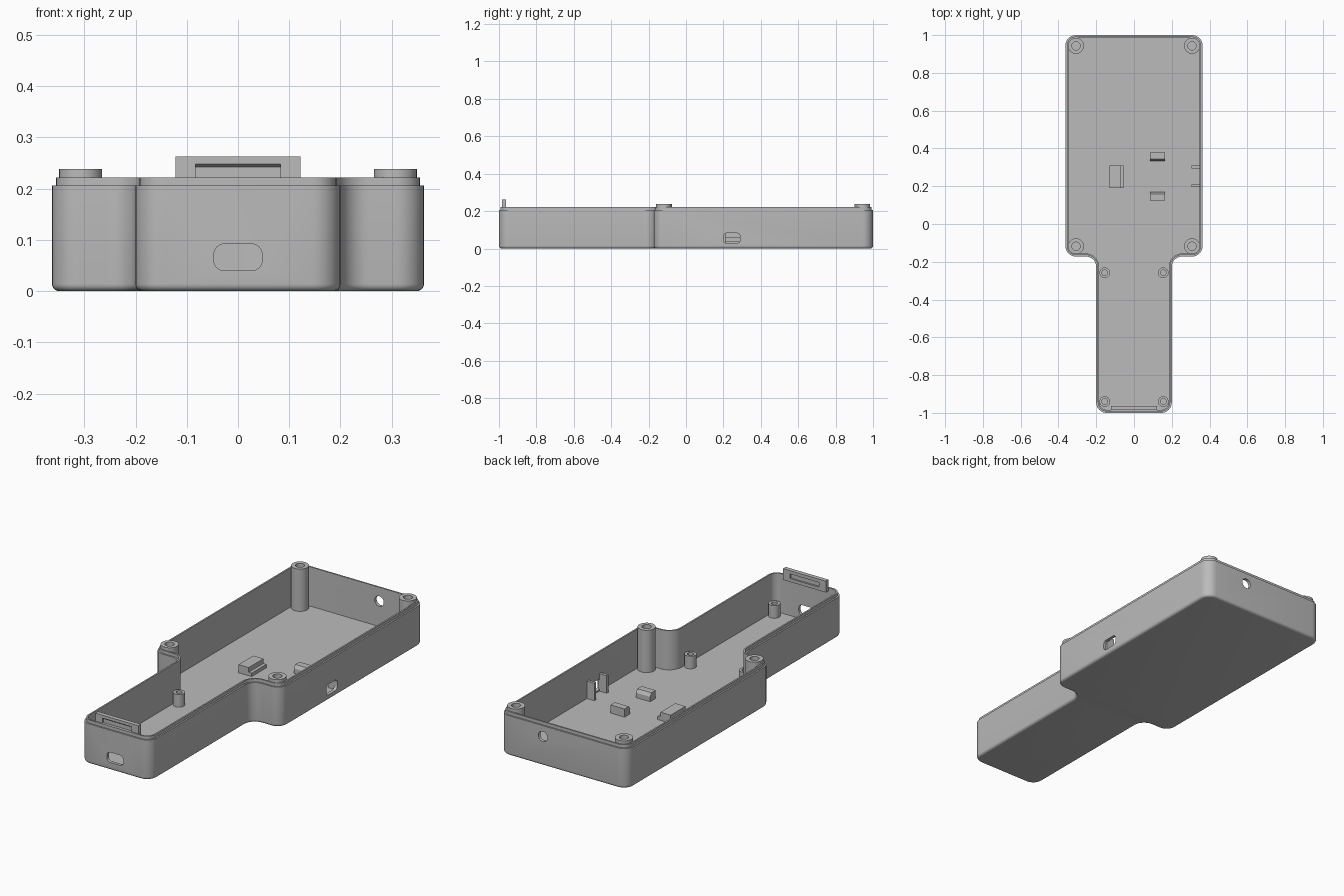
import bpy
import bmesh
from math import sin, cos, pi
from mathutils import Vector

if "Cube" in bpy.data.objects:
    bpy.data.objects.remove(bpy.data.objects["Cube"])

# Single plastic colour
plastic = bpy.data.materials.new("grey_plastic")
plastic.use_nodes = True
GREY = (0.5, 0.5, 0.5, 1)
plastic.diffuse_color = GREY
plastic.node_tree.nodes["Principled BSDF"].inputs["Base Color"].default_value = GREY

# Axis mappings: profile (u, v) swept along w
UP = lambda u, v, w: Vector((u, v, w))
ALONG_Y = lambda u, v, w: Vector((u, w, v))
ALONG_X = lambda u, v, w: Vector((w, u, v))


def rounded(corners, radius, offset=0, steps=8):
    """Outline with rounded corners (counter-clockwise), shrunk inward by offset."""
    pts = [Vector(c) for c in corners]
    out = []
    for i, p in enumerate(pts):
        back = (pts[i - 1] - p).normalized()
        ahead = (pts[(i + 1) % len(pts)] - p).normalized()
        convex = ahead.x * back.y - ahead.y * back.x > 0
        centre = p + radius * (back + ahead)
        r = radius - offset if convex else radius + offset
        for k in range(steps + 1):
            t = pi / 2 * k / steps
            out.append(centre - r * (ahead * cos(t) + back * sin(t)))
    return out


def circle(x, y, r, n=32):
    return [Vector((x + r * cos(2 * pi * k / n), y + r * sin(2 * pi * k / n))) for k in range(n)]


def rect(u0, u1, v0, v1):
    return [(u0, v0), (u1, v0), (u1, v1), (u0, v1)]


def loft(name, layers, place=UP):
    """Skin a stack of (outline, height) layers and cap both ends."""
    bm = bmesh.new()
    rings = [[bm.verts.new(place(u, v, w)) for u, v in outline] for outline, w in layers]
    for a, b in zip(rings, rings[1:]):
        for i in range(len(a)):
            bm.faces.new((a[i - 1], a[i], b[i], b[i - 1]))
    bm.faces.new(rings[0])
    bm.faces.new(rings[-1])
    bmesh.ops.recalc_face_normals(bm, faces=bm.faces)
    mesh = bpy.data.meshes.new(name)
    bm.to_mesh(mesh)
    bm.free()
    mesh.materials.append(plastic)
    obj = bpy.data.objects.new(name, mesh)
    bpy.context.collection.objects.link(obj)
    return obj


def prism(name, outline, w0, w1, place=UP):
    return loft(name, [(outline, w0), (outline, w1)], place)


def activate(obj):
    bpy.ops.object.select_all(action="DESELECT")
    obj.select_set(True)
    bpy.context.view_layer.objects.active = obj


def cut(obj, cutter):
    activate(obj)
    mod = obj.modifiers.new("cut", "BOOLEAN")
    mod.operation = "DIFFERENCE"
    mod.solver = "EXACT"
    mod.object = cutter
    bpy.ops.object.modifier_apply(modifier=mod.name)
    bpy.data.objects.remove(cutter)


def smooth(obj):
    activate(obj)
    bpy.ops.object.shade_smooth_by_angle(angle=pi / 6)


# Case: wide body with a narrower handle, open at the top
BODY, GRIP, NECK = 0.363, 0.2, -0.172
WALL, LIP, FLOOR, FILLET = 0.016, 0.008, 0.02, 0.014
STEP, RIM = 0.206, 0.222
right_side = [(GRIP, -1), (GRIP, NECK), (BODY, NECK), (BODY, 1)]
plan = right_side + [(-x, y) for x, y in reversed(right_side)]


def ring(offset, z):
    return rounded(plan, 0.055, offset), z


layers = []
for k in range(6):
    a = pi / 2 * k / 5
    layers.append(ring(FILLET * (1 - sin(a)), FILLET * (1 - cos(a))))
layers += [ring(0, STEP), ring(LIP, STEP), ring(LIP, RIM), ring(WALL, RIM), ring(WALL, FLOOR)]
case = loft("case_shell", layers)

# Openings in the walls
cut(case, prism("front_port_cutter", rounded(rect(-0.047, 0.047, 0.04, 0.092), 0.02), -1.1, -0.95, ALONG_Y))
cut(case, prism("side_port_cutter", rounded(rect(0.2, 0.29, 0.028, 0.082), 0.018), 0.33, 0.4, ALONG_X))
cut(case, prism("back_hole_cutter", circle(0.115, 0.15, 0.026), 0.95, 1.1, ALONG_Y))
smooth(case)


# Hollow screw posts
def post(name, x, y, outer, inner, top):
    o, i = circle(x, y, outer), circle(x, y, inner)
    smooth(loft(name, [(o, FLOOR - 0.005), (o, top), (i, top), (i, FLOOR)]))


for side, sx in (("left", 1), ("right", -1)):
    for end, y in (("back", 0.943), ("middle", -0.118)):
        post(f"{side}_{end}_tall_post", sx * 0.307, y, 0.042, 0.022, 0.238)
    for end, y in (("neck", -0.258), ("front", -0.94)):
        post(f"{side}_{end}_short_post", sx * 0.155, y, 0.028, 0.015, 0.085)

# Latch plate on the front rim, with a pocket on both faces
latch = prism("front_latch", rect(-0.122, 0.122, 0.205, 0.263), -0.985, -0.963, ALONG_Y)
wedge = [(-1.0, 0.222), (-0.977, 0.222), (-0.977, 0.242), (-0.985, 0.248), (-1.0, 0.248)]
cut(latch, prism("latch_front_cutter", wedge, -0.083, 0.083, ALONG_X))
cut(latch, prism("latch_back_cutter", rect(-0.083, 0.083, 0.222, 0.246), -0.971, -0.94, ALONG_Y))

# Stepped board support: low ledge toward +x
BASE = FLOOR - 0.005
support = [(-0.13, BASE), (-0.055, BASE), (-0.055, 0.038), (-0.072, 0.038), (-0.072, 0.062), (-0.13, 0.062)]
prism("board_support", support, 0.19, 0.31, ALONG_Y)


# Pair of board clips whose ledges face each other
def clip(name, inner, outward):
    edge, back = inner + outward * 0.01, inner + outward * 0.045
    profile = [(inner, BASE), (back, BASE), (back, 0.062), (edge, 0.062), (inner, 0.045)]
    prism(name, profile, 0.085, 0.165, ALONG_X)


clip("back_board_clip", 0.333, 1)
clip("front_board_clip", 0.17, -1)

# Guide ribs on either side of the side port
for name, y in (("front_port_rib", 0.195), ("back_port_rib", 0.295)):
    prism(name, rect(0.305, 0.35, y, y + 0.015), BASE, 0.11)
